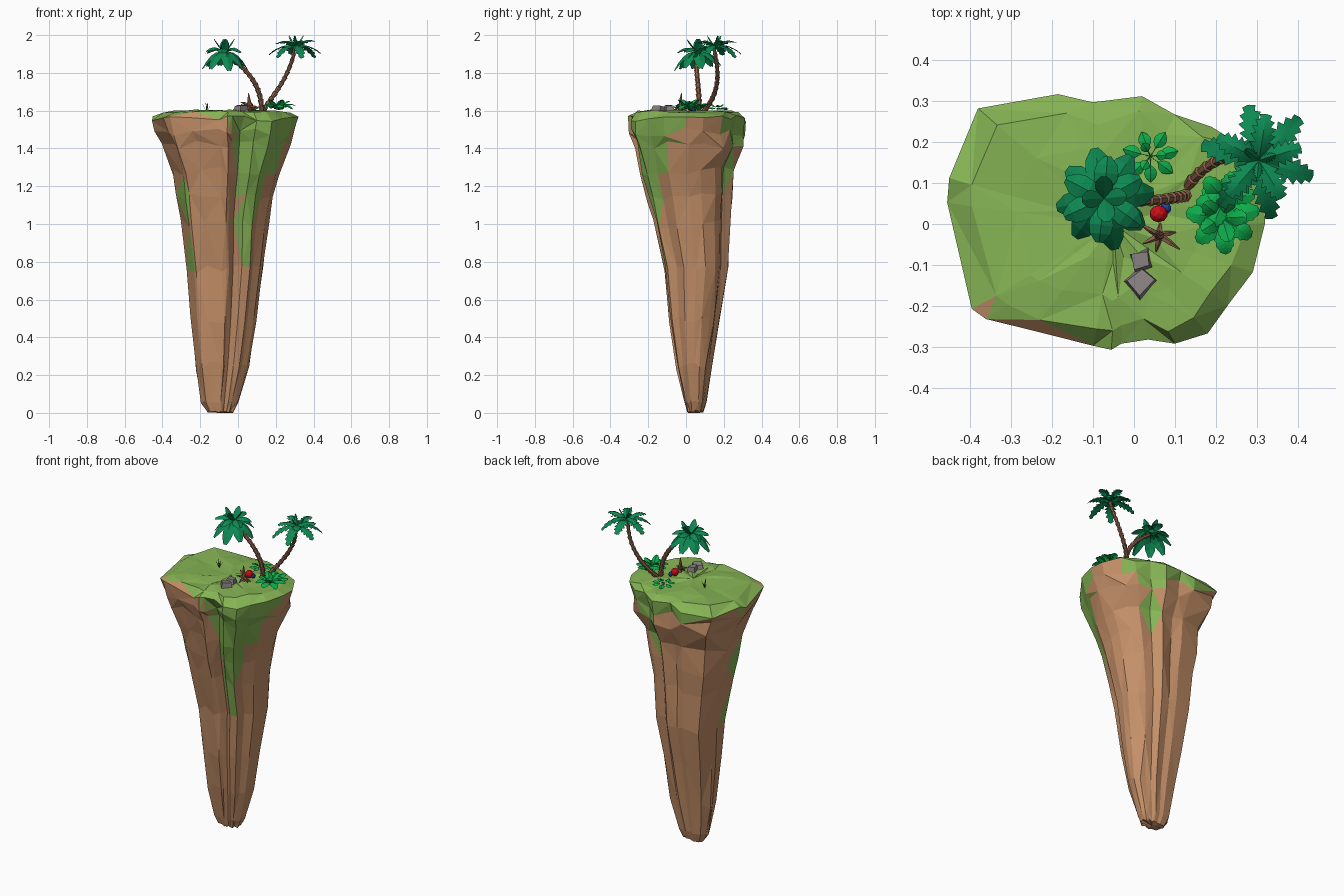
import bpy, bmesh, math, random
from mathutils import Vector, Matrix

if "Cube" in bpy.data.objects:
    bpy.data.objects.remove(bpy.data.objects["Cube"])

random.seed(4)


def mat(name, r, g, b):
    m = bpy.data.materials.new(name)
    m.diffuse_color = (r, g, b, 1)
    m.use_nodes = True
    m.node_tree.nodes["Principled BSDF"].inputs["Base Color"].default_value = m.diffuse_color
    return m


ROCK = mat("rock", 0.56, 0.28, 0.14)
GRASS = mat("grass", 0.24, 0.46, 0.09)
BARK = mat("bark", 0.27, 0.125, 0.07)
PALM = mat("palm", 0.004, 0.25, 0.085)
BUSH = mat("bush", 0.004, 0.42, 0.07)
STONE = mat("stone", 0.25, 0.22, 0.22)
RED = mat("red", 0.60, 0.005, 0.008)
BLUE = mat("blue", 0.01, 0.06, 0.45)
DRY = mat("dark_blade", 0.05, 0.10, 0.02)


def make(name, verts, faces, material):
    me = bpy.data.meshes.new(name)
    me.from_pydata([tuple(v) for v in verts], [], faces)
    bm = bmesh.new()
    bm.from_mesh(me)
    bmesh.ops.delete(bm, geom=[v for v in bm.verts if not v.link_faces], context='VERTS')
    bmesh.ops.recalc_face_normals(bm, faces=bm.faces)
    bm.to_mesh(me)
    bm.free()
    me.materials.append(material)
    ob = bpy.data.objects.new(name, me)
    bpy.context.collection.objects.link(ob)
    return ob


# Pillar: plan outline columns (x, y, lowest grass height, crack depth factor)
COLS = [(-.455, .05, 1.5, 1), (-.45, .11, 1.5, 1), (-.38, .28, 1.57, 1), (-.185, .315, 1.45, 1),
        (-.10, .295, 1.5, .96), (.02, .31, 1.45, 1), (.10, .265, 1.1, .93), (.19, .235, 1.45, 1),
        (.26, .19, 1.5, 1), (.315, .09, 1.57, 1), (.32, 0, 1.5, 1), (.29, -.12, 1.4, 1),
        (.23, -.20, 1.25, .96), (.18, -.27, .95, 1), (.10, -.295, .7, 1), (.035, -.285, 1.2, .8),
        (-.03, -.295, 1.5, .97), (-.055, -.31, 1.53, 1), (-.10, -.30, 1.57, 1),
        (-.25, -.262, 1.57, 1), (-.36, -.235, 1.57, 1), (-.395, -.21, 1.57, .96)]
# Pillar rings from rim to foot: z, xmin, xmax, ymin, ymax
RINGS = [(1.555, -.457, .32, -.31, .315), (1.49, -.44, .30, -.305, .305), (1.42, -.40, .275, -.28, .31),
         (1.28, -.35, .222, -.245, .255), (1.14, -.325, .187, -.21, .245), (1.0, -.302, .159, -.175, .235),
         (.76, -.27, .134, -.118, .225), (.5, -.25, .098, -.09, .18), (.25, -.225, .06, -.055, .14),
         (.05, -.195, .006, -.01, .11), (0, -.165, -.02, .005, .092)]
n = len(COLS)
V, grassy = [Vector((-.05, 0, 1.6))], [True]
for s, z in ((.3, 1.6), (.6, 1.6), (.88, 1.596)):
    for x, y, lo, crack in COLS:
        k = s * (1 - (1 - crack) * s * .6) * random.uniform(.95, 1.03)
        V.append(Vector((-.05 * (1 - s) + x * k, y * k, z + random.uniform(-.009, .006))))
        grassy.append(True)
for j, (z, x0, x1, y0, y1) in enumerate(RINGS):
    for i, (x, y, lo, crack) in enumerate(COLS):
        f = crack * random.uniform(.965, 1.02) if j else 1
        u, v = (x + .068) / .388 * f, y / .313 * f
        if j == 0:
            dz = random.uniform(-.015, .02)
        elif j < 9:
            dz = random.uniform(-.025, .025)
        else:
            dz = random.uniform(0, .015)
        V.append(Vector(((x0 + x1) / 2 + u * (x1 - x0) / 2, (y0 + y1) / 2 + v * (y1 - y0) / 2, z + dz)))
        grassy.append(z >= lo or (i == n - 1 and .7 < z < 1.3))
V.append(Vector((-.09, .05, 0)))
grassy.append(False)
F = []
levels = 3 + len(RINGS)
for i in range(n):
    k = (i + 1) % n
    F.append((0, 1 + i, 1 + k))
    for l in range(levels - 1):
        a, b, c, d = 1 + l * n + i, 1 + l * n + k, 1 + (l + 1) * n + k, 1 + (l + 1) * n + i
        F += [(a, b, c), (a, c, d)] if (i + l) % 2 else [(a, b, d), (b, c, d)]
    e = 1 + (levels - 1) * n
    F.append((len(V) - 1, e + i, e + k))
is_grass = lambda f: sum(grassy[q] for q in f) >= 2
make("rock_pillar", V, [f for f in F if not is_grass(f)], ROCK)
make("grass_cap", V, [f for f in F if is_grass(f)], GRASS)


# Tube along a path with one radius per point
def tube(verts, faces, path, radii, sides=7):
    base = len(verts)
    path = [Vector(p) for p in path]
    m = len(path)
    for j, p in enumerate(path):
        t = path[min(j + 1, m - 1)] - path[max(j - 1, 0)]
        q = t.to_track_quat('Z', 'Y')
        for i in range(sides):
            a = math.tau * i / sides
            verts.append(p + q @ Vector((math.cos(a), math.sin(a), 0)) * radii[j])
    for j in range(m - 1):
        for i in range(sides):
            k = (i + 1) % sides
            a = base + j * sides
            faces.append((a + i, a + k, a + sides + k, a + sides + i))
    faces.append(tuple(range(base, base + sides)))
    faces.append(tuple(range(base + (m - 1) * sides, base + m * sides)))


# Segmented palm trunk: flared rings along a smoothed path
def trunk(name, pts, r0, r1, segs=12):
    pts = [Vector(p) for p in pts]

    def at(t):
        w = list(pts)
        while len(w) > 1:
            w = [a.lerp(b, t) for a, b in zip(w, w[1:])]
        return w[0]
    path, radii = [], []
    for s in range(segs):
        r = r0 + (r1 - r0) * s / segs
        path += [at((s + .05) / segs), at((s + .95) / segs)]
        radii += [r * .8, r * 1.12]
    v, f = [], []
    tube(v, f, path, radii)
    make(name, v, f, BARK)


trunk("left_palm_trunk", [(.125, .07, 1.595), (.13, .07, 1.73), (.05, .05, 1.82), (-.065, .055, 1.90)], .015, .011)
trunk("right_palm_trunk", [(.13, .09, 1.595), (.19, .18, 1.69), (.29, .18, 1.80), (.30, .145, 1.94)], .014, .010)


# Folded leaf: width profile along an arching midrib
def leaf(v, f, base, az, length, width, rise, droop, prof, sweep=0., fold=.5):
    d = Vector((math.cos(az), math.sin(az), 0))
    s = Vector((-d.y, d.x, 0))
    b, m = len(v), len(prof)
    for k, w in enumerate(prof):
        t = k / (m - 1)
        p = Vector(base) + d * length * t + Vector((0, 0, rise * t - droop * t * t))
        w *= width
        out = d * w * sweep - Vector((0, 0, w * fold))
        v += [p + s * w + out, p, p - s * w + out]
    for k in range(m - 1):
        a = b + 3 * k
        f += [(a, a + 1, a + 4, a + 3), (a + 1, a + 2, a + 5, a + 4)]


OVAL = (.2, .6, .9, 1, .85, .3)
JAG = (.15, .65, .6, 1, .55, 1.05, .6, 1, .55, .8, .4, .5, .05)
SERRATED = (.1, .7, .65, 1, .85, 1, .8, .85, .6, .5, .02)
STALKED = (.05, .05, .05, .8, 1, .75, .05)
BLADE = (1, .8, .05)


# Foliage cluster: layers of (count, length, half width, rise, droop, start angle)
def cluster(name, centre, layers, prof, material, sweep=0., fold=.5):
    v, f = [], []
    for count, length, width, rise, droop, a0 in layers:
        for i in range(count):
            leaf(v, f, centre, a0 + math.tau * i / count + random.uniform(-.1, .1),
                 length * random.uniform(.93, 1.05), width, rise, droop * random.uniform(.85, 1.1),
                 prof, sweep, fold)
    make(name, v, f, material)


cluster("left_palm_crown", (-.073, .062, 1.905),
        [(8, .122, .032, .06, .14, .2), (6, .105, .03, .11, .10, .5), (4, .055, .022, .085, .01, .1)],
        OVAL, PALM, 0, .45)
cluster("right_palm_crown", (.305, .155, 1.94),
        [(6, .14, .033, .05, .105, -.25), (5, .115, .03, .10, .085, .2), (3, .045, .012, .058, 0, .4)],
        JAG, PALM, .5, .35)
cluster("broad_leaf_bush", (.215, .015, 1.605),
        [(7, .09, .026, .10, .09, .3), (5, .06, .022, .10, .05, 0)], SERRATED, BUSH, .3, .3)
cluster("rear_bush", (.22, .06, 1.605), [(6, .075, .024, .09, .07, .1)], SERRATED, BUSH, .3, .3)
cluster("leafy_sprig", (.04, .165, 1.602), [(7, .068, .016, .05, .045, .2), (3, .04, .013, .06, .03, 0)],
        STALKED, BUSH)
cluster("grass_tuft", (-.165, .05, 1.595), [(4, .022, .003, .04, 0, .2), (3, .008, .003, .056, 0, .6)], BLADE, DRY)

# Dead stump with splayed roots
v, f = [], []
sx, sy = .062, -.028
tube(v, f, [(sx, sy, 1.59), (sx, sy, 1.625), (sx - .004, sy, 1.655), (sx - .006, sy + .004, 1.692)],
     [.017, .012, .009, .002], 6)
for a, l, h in ((.2, .04, 0), (-.6, .06, .015), (2.6, .055, .045), (3.6, .045, .03), (4.5, .04, 0), (1.5, .03, 0)):
    c, s = math.cos(a), math.sin(a)
    tube(v, f, [(sx, sy, 1.62), (sx + c * l * .5, sy + s * l * .5, 1.612 + h * .6), (sx + c * l, sy + s * l, 1.6 + h)],
         [.009, .007, .002], 5)
make("dead_stump", v, f, BARK)


# Small solids: jittered cubes for stones, faceted balls for the bundle
def lump(name, loc, size, angle, material, ball=False, jitter=.0):
    bm = bmesh.new()
    if ball:
        bmesh.ops.create_icosphere(bm, subdivisions=2, radius=.5)
    else:
        bmesh.ops.create_cube(bm, size=1)
        for q in bm.verts:
            if q.co.z > 0:
                q.co.xy *= .75
            q.co += Vector([random.uniform(-jitter, jitter) for _ in range(3)])
    bmesh.ops.transform(bm, verts=bm.verts, matrix=Matrix.Translation(loc) @ Matrix.Rotation(angle, 4, 'Z')
                        @ Matrix.Diagonal((*size, 1)))
    me = bpy.data.meshes.new(name)
    bm.to_mesh(me)
    bm.free()
    me.materials.append(material)
    bpy.context.collection.objects.link(bpy.data.objects.new(name, me))


lump("stone_rear", (.018, -.09, 1.605), (.05, .052, .05), .3, STONE, jitter=.1)
lump("stone_front", (.015, -.143, 1.602), (.066, .062, .045), .8, STONE, jitter=.1)
lump("red_bundle", (.06, .025, 1.622), (.045, .042, .05), 0, RED, True)
lump("blue_bundle", (.078, .04, 1.61), (.025, .03, .03), .4, BLUE, True)
